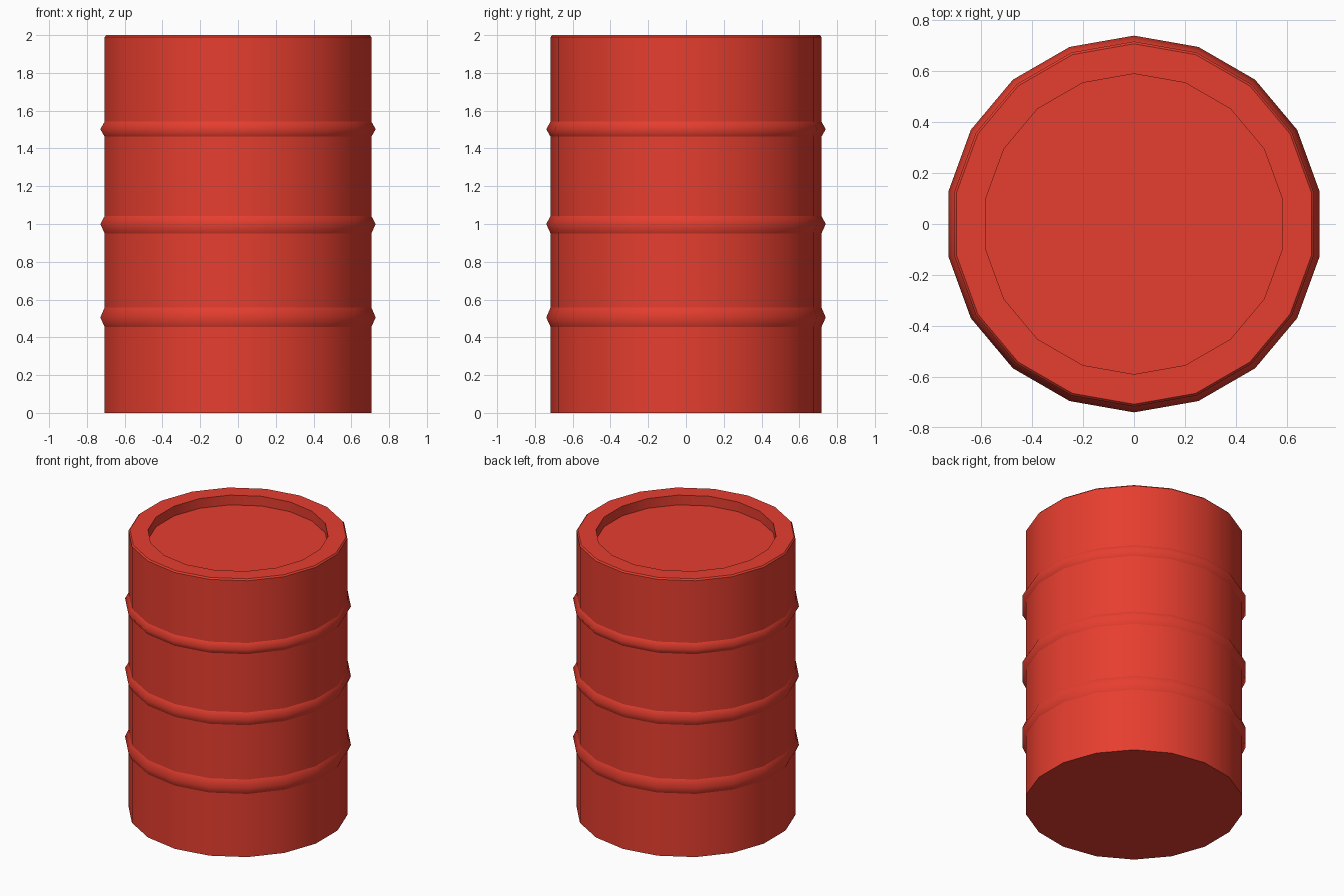
import bpy, bmesh
from math import sin, cos, tau

if "Cube" in bpy.data.objects:
    bpy.data.objects.remove(bpy.data.objects["Cube"])

SIDES = 18
R = 0.717          # drum wall radius
RIB_R = 0.74       # rib crest radius

# Drum profile (radius, z): wall with three ribs, bevelled rim, recessed lid
profile = [(R, 0.0)]
for low, mid, high in ((0.455, 0.505, 0.558), (0.95, 1.0, 1.042), (1.462, 1.502, 1.542)):
    profile += [(R, low), (RIB_R, mid), (R, high)]
profile += [(R, 1.99), (0.708, 2.0), (0.59, 2.0), (0.59, 1.93)]

# Revolve the profile, with a corner on the y axis
bm = bmesh.new()
rings = []
for r, z in profile:
    rings.append([bm.verts.new((r * sin(tau * i / SIDES), -r * cos(tau * i / SIDES), z))
                  for i in range(SIDES)])
for a, b in zip(rings, rings[1:]):
    for i in range(SIDES):
        j = (i + 1) % SIDES
        bm.faces.new((a[i], a[j], b[j], b[i]))

# Flat base and lid floor
bm.faces.new(rings[0][::-1])
bm.faces.new(rings[-1])
bmesh.ops.recalc_face_normals(bm, faces=bm.faces)

# Smooth around the wall and over the rib crests, crisp at every other ring
for f in bm.faces:
    f.smooth = True
for (r, z), ring in zip(profile, rings):
    if r != RIB_R:
        for i in range(SIDES):
            bm.edges.get((ring[i - 1], ring[i])).smooth = False

mesh = bpy.data.meshes.new("drum")
bm.to_mesh(mesh)
bm.free()
drum = bpy.data.objects.new("drum", mesh)
bpy.context.collection.objects.link(drum)

# Red paint
paint = bpy.data.materials.new("red_paint")
paint.diffuse_color = (0.79, 0.048, 0.028, 1.0)
paint.use_nodes = True
paint.node_tree.nodes["Principled BSDF"].inputs["Base Color"].default_value = paint.diffuse_color
mesh.materials.append(paint)
